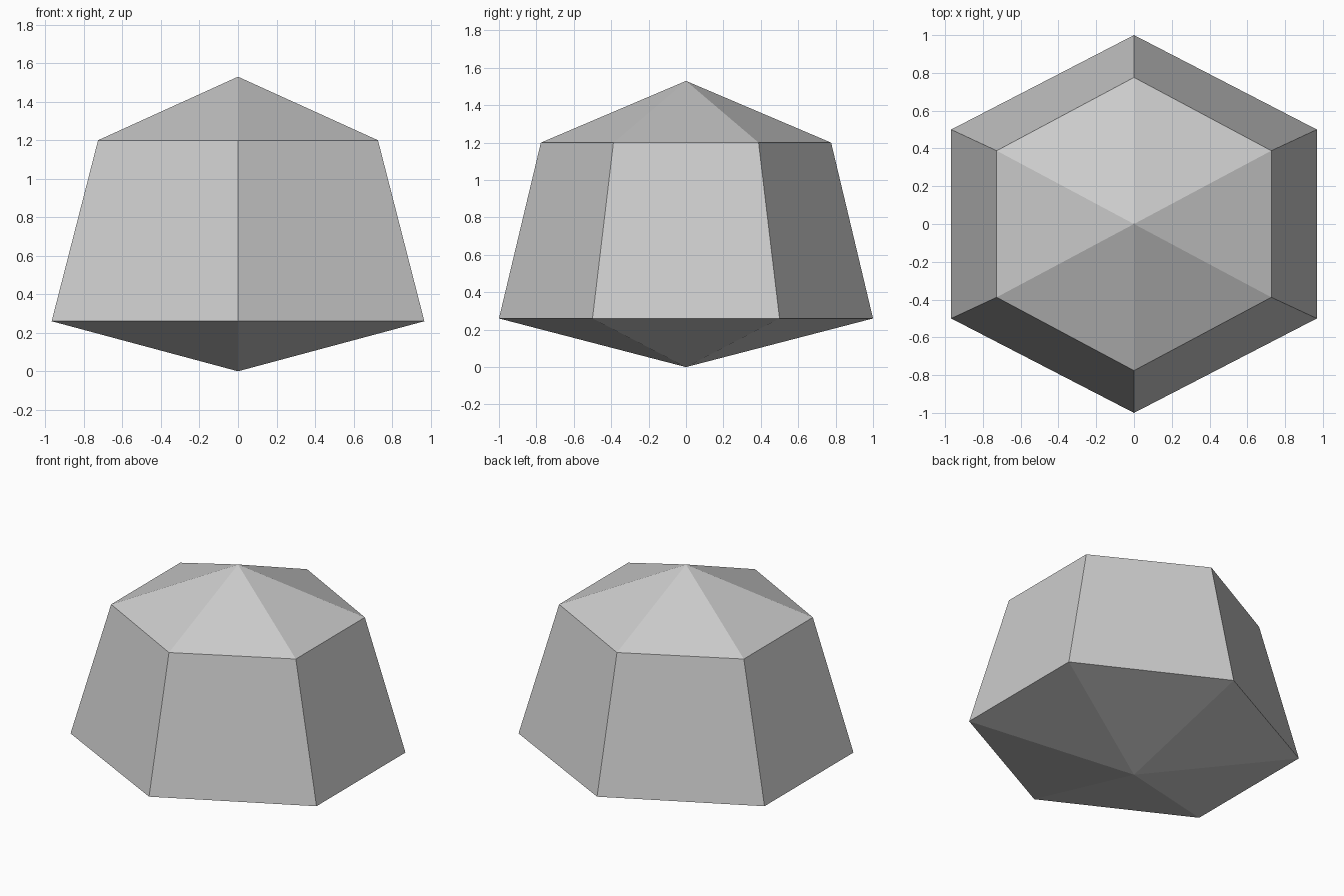
import bpy, bmesh, math

if "Cube" in bpy.data.objects:
    bpy.data.objects.remove(bpy.data.objects["Cube"])

# Slightly widened hexagonal gem: bottom point, girdle ring, shoulder ring, top point
GIRDLE = (0.968, 1.0, 0.26)      # half width x, half depth y, height
SHOULDER = (0.727, 0.776, 1.20)
TOP_Z = 1.53

grey = bpy.data.materials.new("stone grey")
grey.diffuse_color = (0.6, 0.6, 0.6, 1)
grey.use_nodes = True
grey.node_tree.nodes["Principled BSDF"].inputs["Base Color"].default_value = grey.diffuse_color

bm = bmesh.new()


def ring(half_x, half_y, z):
    """Six corners, with one corner on the front and one on the back."""
    k = half_x / math.cos(math.pi / 6)
    angles = [math.pi / 2 + i * math.pi / 3 for i in range(6)]
    return [bm.verts.new((k * math.cos(a), half_y * math.sin(a), z)) for a in angles]


bottom = bm.verts.new((0, 0, 0))
top = bm.verts.new((0, 0, TOP_Z))
low, high = ring(*GIRDLE), ring(*SHOULDER)

# Lower facets, sloped walls and roof facets
for i in range(6):
    j = (i + 1) % 6
    bm.faces.new((bottom, low[j], low[i]))
    bm.faces.new((low[i], low[j], high[j], high[i]))
    bm.faces.new((high[i], high[j], top))

bmesh.ops.recalc_face_normals(bm, faces=bm.faces)
mesh = bpy.data.meshes.new("gem")
bm.to_mesh(mesh)
bm.free()
mesh.materials.append(grey)
gem = bpy.data.objects.new("gem", mesh)
bpy.context.collection.objects.link(gem)
